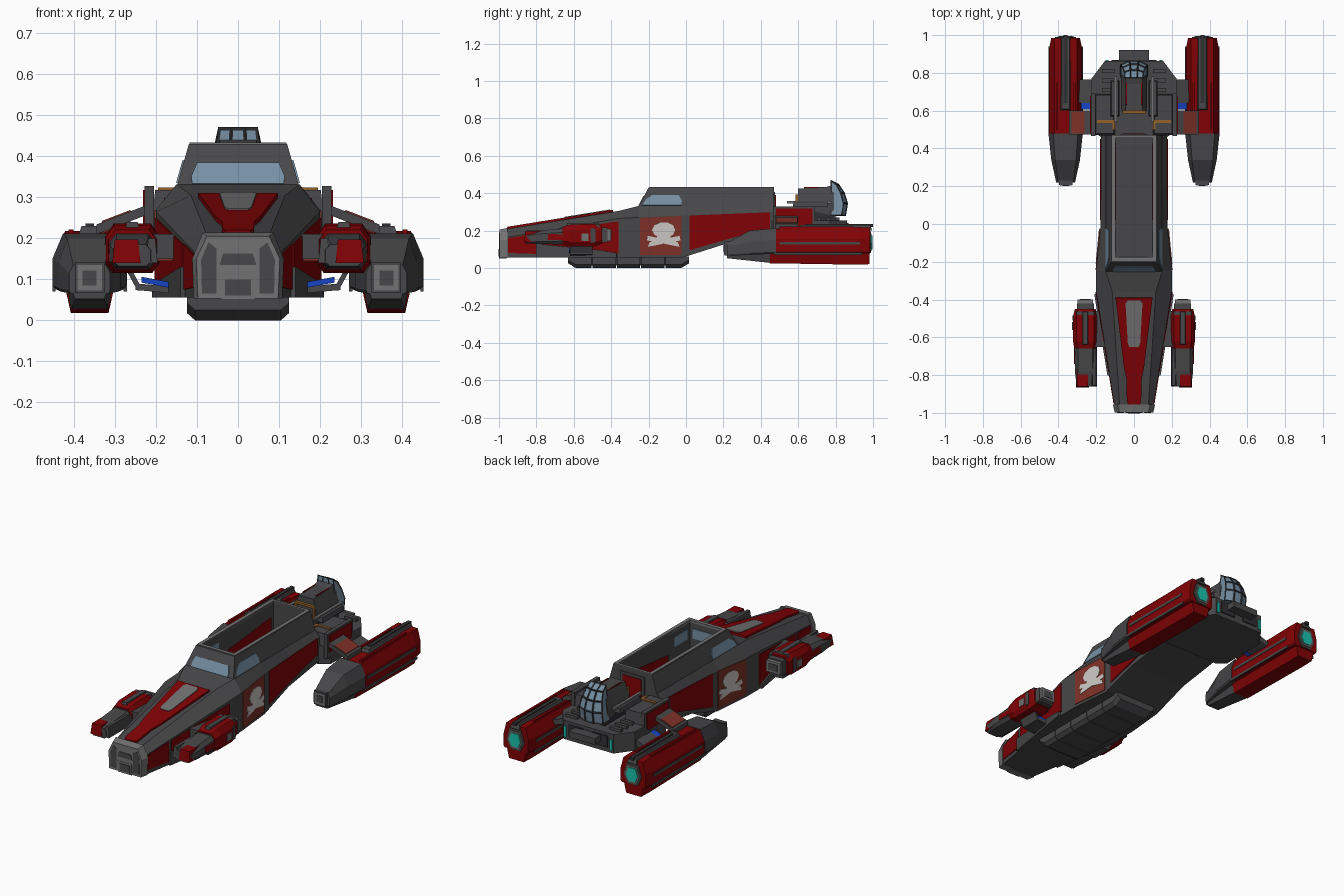
import bpy, bmesh, math
from mathutils import Vector


def mat(name, r, g, b):
    m = bpy.data.materials.new(name)
    m.diffuse_color = (r, g, b, 1)
    return m


DARK = mat("dark grey", 0.064, 0.064, 0.068)
BLACK = mat("charcoal", 0.03, 0.03, 0.034)
LIGHT = mat("light grey", 0.17, 0.17, 0.17)
RED = mat("deep red", 0.22, 0.0008, 0.0015)
RUST = mat("faded red", 0.21, 0.031, 0.02)
GLASS = mat("window blue", 0.18, 0.28, 0.37)
TEAL = mat("teal glow", 0.01, 0.55, 0.42)
BLUE = mat("strong blue", 0.008, 0.06, 0.55)
ORANGE = mat("orange brown", 0.3, 0.12, 0.02)
WHITE = mat("marking white", 0.6, 0.58, 0.56)


def loft(name, rings, m, mirror=False):
    """Closed solid through rings of equal point count."""
    bm = bmesh.new()
    vs = [[bm.verts.new(p) for p in r] for r in rings]
    n = len(vs[0])
    for a, b in zip(vs, vs[1:]):
        for i in range(n):
            j = (i + 1) % n
            bm.faces.new((a[i], a[j], b[j], b[i]))
    bm.faces.new(vs[0])
    bm.faces.new(vs[-1])
    bmesh.ops.recalc_face_normals(bm, faces=bm.faces)
    me = bpy.data.meshes.new(name)
    bm.to_mesh(me)
    bm.free()
    me.materials.append(m)
    ob = bpy.data.objects.new(name, me)
    bpy.context.scene.collection.objects.link(ob)
    if mirror:
        mod = ob.modifiers.new("mirror", 'MIRROR')
        mod.use_mirror_merge = False
    return ob


def box(name, x0, x1, y0, y1, z0, z1, m, mirror=False, inset=0.0):
    """Box whose top may be inset to give sloping sides."""
    def ring(z, k):
        return [(x0 + k, y0 + k, z), (x1 - k, y0 + k, z), (x1 - k, y1 - k, z), (x0 + k, y1 - k, z)]
    return loft(name, [ring(z0, 0), ring(z1, inset)], m, mirror)


def plate(name, pts, m, t=0.004, mirror=False):
    """Thin plate of half thickness t centred on a flat outline."""
    p = [Vector(q) for q in pts]
    n = (p[1] - p[0]).cross(p[2] - p[0]).normalized() * t
    return loft(name, [[q - n for q in p], [q + n for q in p]], m, mirror)


def sec(y, half, cx=0.0):
    """Cross-section at y, symmetric about cx, from (half width, z) pairs."""
    return [(cx + x, y, z) for x, z in half] + [(cx - x, y, z) for x, z in reversed(half)]


# ---- hull: y, side half width, bottom, shoulder z, top half width, top z
ST = [(-0.98, 0.10, 0.055, 0.16, 0.075, 0.205), (-0.36, 0.20, 0.055, 0.265, 0.115, 0.305),
      (-0.25, 0.20, 0.055, 0.27, 0.15, 0.332), (-0.02, 0.178, 0.055, 0.28, 0.15, 0.332),
      (0.20, 0.175, 0.125, 0.29, 0.15, 0.332), (0.47, 0.175, 0.165, 0.30, 0.15, 0.332)]


def side(y, z):
    """Point on the hull's right side."""
    for a, b in zip(ST, ST[1:]):
        if y <= b[0]:
            return (a[1] + (b[1] - a[1]) * (y - a[0]) / (b[0] - a[0]), y, z)
    return (ST[-1][1], y, z)


cutter = box("well_cutter", -0.098, 0.098, -0.175, 0.455, 0.22, 0.5, DARK)
cutter.hide_render = True
cutter.display_type = 'WIRE'
hull = loft("hull", [sec(s[0], [(s[1], s[2]), (s[1], s[3]), (s[4], s[5])]) for s in ST], DARK)
cabin = loft("cabin", [[(-w, y0, z), (w, y0, z), (w, 0.47, z), (-w, 0.47, z)]
                       for w, y0, z in ((0.15, -0.255, 0.325), (0.12, -0.2, 0.43))], DARK)
rim = box("well_rim", -0.118, 0.118, -0.195, 0.47, 0.42, 0.434, LIGHT)
for ob in (hull, cabin, rim):
    mod = ob.modifiers.new("well", 'BOOLEAN')
    mod.operation = 'DIFFERENCE'
    mod.solver = 'EXACT'
    mod.object = cutter


# windows, outside and inside
def cab(y, z):
    return (0.15 - 0.286 * (z - 0.325), y, z)


def scr(x, z):
    return (x, -0.255 + 0.524 * (z - 0.325), z)


plate("windscreen", [scr(-0.112, 0.332), scr(0.112, 0.332), scr(0.114, 0.35), scr(0.1, 0.383),
                     scr(-0.1, 0.383), scr(-0.114, 0.35)], GLASS)
plate("side_window", [cab(-0.235, 0.335), cab(-0.025, 0.335), cab(-0.022, 0.36), cab(-0.04, 0.39),
                      cab(-0.18, 0.39), cab(-0.215, 0.365)], GLASS, mirror=True)
box("inner_windscreen", -0.08, 0.08, -0.178, -0.172, 0.335, 0.39, GLASS)
box("inner_side_window", 0.095, 0.102, -0.15, -0.03, 0.335, 0.39, GLASS, True)
plate("inner_wall_panel", [(0.098, 0.02, 0.225), (0.098, 0.43, 0.225), (0.098, 0.43, 0.35), (0.098, 0.02, 0.31)],
      RED, mirror=True)
box("rear_door_frame", -0.075, 0.075, 0.465, 0.476, 0.25, 0.405, DARK)
box("rear_door", -0.058, 0.058, 0.47, 0.48, 0.25, 0.39, RED)

# painted side panels
plate("nose_tip_panel", [side(-0.95, 0.08), side(-0.8, 0.075), side(-0.8, 0.185), side(-0.95, 0.16)], RED, mirror=True)
plate("nose_side_panel", [side(-0.78, 0.085), side(-0.36, 0.08), side(-0.36, 0.25), side(-0.78, 0.185)], RED, mirror=True)
plate("nose_skirt", [side(-0.8, 0.055), side(-0.37, 0.055), side(-0.37, 0.08), side(-0.45, 0.095),
                     side(-0.8, 0.13)], DARK, 0.012, True)
plate("faded_panel", [side(-0.245, 0.07), side(-0.025, 0.07), side(-0.025, 0.278), side(-0.245, 0.268)], RUST, mirror=True)
plate("rear_side_panel", [(0.177, 0.02, 0.095), (0.177, 0.33, 0.185), (0.177, 0.45, 0.21), (0.177, 0.45, 0.298),
                          (0.177, 0.02, 0.28)], RED, mirror=True)


# pale hull marking: rounded blob over crossed bars
def mark(name, pts):
    plate(name, [side(-0.12 + y, z) for y, z in pts], WHITE, 0.007, True)


mark("marking_disc", [(0.062 * math.cos(i * math.pi / 5), 0.203 + 0.043 * math.sin(i * math.pi / 5)) for i in range(10)])
mark("marking_jaw", [(-0.036, 0.152), (0.036, 0.152), (0.036, 0.18), (-0.036, 0.18)])
for s in (1, -1):
    mark("marking_bar", [(-0.085 * s, 0.113), (-0.075 * s, 0.138), (0.085 * s, 0.172), (0.09 * s, 0.147)])

# ---- nose cap and top stripe
loft("nose_cap", [sec(y, [(w, 0.053), (w + 0.004, 0.15), (w - 0.022, z)]) for y, w, z in
                  ((-0.998, 0.098, 0.205), (-0.955, 0.108, 0.214))], LIGHT)
for s in (1, -1):
    plate("nose_face_panel", [(s * x, -0.997, z) for x, z in ((0.052, 0.065), (0.088, 0.065), (0.09, 0.148),
                                                              (0.072, 0.19), (0.052, 0.175))], DARK, 0.003)
box("nose_socket_frame", -0.042, 0.042, -1.0, -0.96, 0.05, 0.11, LIGHT)
box("nose_socket", -0.032, 0.032, -1.003, -0.97, 0.06, 0.1, DARK)
plate("nose_slot", [(-0.045, -0.998, 0.135), (0.045, -0.998, 0.135), (0.036, -0.998, 0.163),
                    (-0.036, -0.998, 0.163)], DARK, 0.003)


def top(x, y, d=0.004):
    return (x, y, 0.205 + (y + 0.98) * 0.1613 + d)


def stripe(name, half, m, d, t):
    plate(name, [top(x, y, d) for x, y in half] + [top(-x, y, d) for x, y in reversed(half)], m, t)


stripe("nose_stripe", [(0.03, -0.955), (0.038, -0.94), (0.04, -0.82), (0.053, -0.76), (0.098, -0.39)], RED, 0.003, 0.008)
stripe("nose_hatch", [(0.025, -0.65), (0.033, -0.63), (0.045, -0.42), (0.035, -0.405)], LIGHT, 0.011, 0.004)

# ---- belly tray in segments
for i in range(5):
    y0, y1 = -0.63 + i * 0.13, -0.505 + i * 0.13
    a, b = (0.025 if i == 0 else 0), (0.06 if i == 4 else 0)
    loft("belly_segment", [sec(y, [(0.105, z), (0.125, z + 0.018), (0.125, 0.06)]) for y, z in
                           ((y0, a), (y0 + 0.04, 0.0), (y1 - 0.04, 0.0), (y1, b * 0.4))], DARK)
box("belly_core", -0.11, 0.11, -0.6, -0.02, 0.012, 0.06, BLACK)

# ---- rear deck
deck = [(0.175, 0.46), (0.225, 0.5), (0.225, 0.77), (0.155, 0.862)]
deck += [(-x, y) for x, y in reversed(deck)]
loft("rear_deck", [[(x, y, z) for x, y in deck] for z in (0.15, 0.255)], DARK)
box("rear_step", -0.08, 0.08, 0.85, 0.92, 0.20, 0.235, DARK)
box("rear_console", 0.1, 0.21, 0.47, 0.69, 0.25, 0.318, DARK, True, 0.008)
box("deck_side_plate", 0.205, 0.228, 0.465, 0.69, 0.19, 0.328, DARK, True)
plate("deck_side_paint", [(0.228, 0.48, 0.225), (0.228, 0.66, 0.225), (0.228, 0.675, 0.24), (0.228, 0.675, 0.318),
                          (0.228, 0.48, 0.318)], RED, mirror=True)
box("rear_vent", 0.03, 0.12, 0.855, 0.868, 0.175, 0.24, BLACK, True)
box("rear_light", 0.135, 0.15, 0.86, 0.869, 0.165, 0.225, TEAL, True)
box("orange_pipe", 0.1, 0.195, 0.535, 0.55, 0.312, 0.324, ORANGE, True)
box("orange_pipe_end", 0.1, 0.115, 0.5, 0.55, 0.312, 0.324, ORANGE, True)
box("brace_post", 0.05, 0.06, 0.585, 0.6, 0.32, 0.385, ORANGE, True)
box("brace_bar", -0.06, 0.06, 0.585, 0.6, 0.38, 0.392, ORANGE)
for y in (0.7, 0.75, 0.8):
    box("deck_rib", 0.1, 0.17, y, y + 0.02, 0.25, 0.27, DARK, True)

# ---- turret with framed glass dome and twin guns
box("turret_pedestal", -0.06, 0.06, 0.62, 0.8, 0.25, 0.35, BLACK)
loft("turret_body", [sec(y, [(0.068, z), (0.068, 0.35), (0.045, t)]) for y, z, t in
                     ((0.6, 0.33, 0.425), (0.74, 0.29, 0.43), (0.79, 0.28, 0.445))], DARK)
box("turret_red_trim", 0.036, 0.045, 0.63, 0.77, 0.42, 0.432, RED, True, 0.002)
box("gun_body", 0.078, 0.125, 0.57, 0.76, 0.325, 0.35, DARK, True, 0.005)
box("gun_barrel", 0.09, 0.105, 0.54, 0.78, 0.345, 0.358, LIGHT, True)
arc = [(0.775, 0.468), (0.815, 0.445), (0.845, 0.4), (0.862, 0.345), (0.852, 0.282), (0.775, 0.282)]
rings = [[(x * (1 - max(0, z - 0.345) * 2.8), 0.775 + (y - 0.775) * k, z) for y, z in arc]
         for x, k in ((-0.07, 0.75), (-0.025, 1), (0.025, 1), (0.07, 0.75))]
loft("dome_glass", rings, GLASS)
wf = loft("dome_frame", rings, BLACK).modifiers.new("wire", 'WIREFRAME')
wf.thickness = 0.009

# ---- engines
C = 0.362


def eng(y, w, zb, zm, zt, tw):
    return sec(y, [(w * 0.92, zb), (w, zb + 0.008), (w, zm), (tw, zt)], C)


loft("engine_front", [eng(0.22, 0.05, 0.065, 0.115, 0.135, 0.04), eng(0.34, 0.076, 0.07, 0.14, 0.2, 0.055),
                      eng(0.48, 0.091, 0.076, 0.15, 0.212, 0.065)], DARK, True)
loft("engine_front_keel", [sec(y, [(w * 0.8, z), (w, 0.08)], C) for y, w, z in
                           ((0.22, 0.045, 0.052), (0.46, 0.056, 0.026))], DARK, True)
loft("engine_body", [eng(y, w, 0.076, 0.155, z, 0.06) for y, w, z in
                     ((0.47, 0.087, 0.208), (0.93, 0.087, 0.218), (0.985, 0.076, 0.216))], RED, True)
loft("engine_keel", [sec(y, [(0.046, z), (0.06, 0.08)], C) for y, z in ((0.45, 0.025), (0.9, 0.018), (0.98, 0.02))], RED, True)
for s in (1, -1):
    box("engine_rail", C + s * 0.087 - 0.004, C + s * 0.087 + 0.004, 0.47, 0.94, 0.07, 0.083, DARK, True)
    box("engine_trim", C + s * 0.087 - 0.003, C + s * 0.087 + 0.003, 0.5, 0.93, 0.125, 0.14, DARK, True)
    box("engine_top_rail", C + s * 0.046 - 0.006, C + s * 0.046 + 0.006, 0.5, 0.9, 0.2, 0.222, RED, True)
box("engine_spine", C - 0.03, C + 0.03, 0.6, 0.995, 0.2, 0.23, DARK, True, 0.01)
box("spine_ridge", C - 0.01, C + 0.01, 0.64, 1.0, 0.22, 0.236, BLACK, True)
box("intake_frame", C - 0.036, C + 0.036, 0.206, 0.23, 0.066, 0.142, DARK, True)
box("intake_ring", C - 0.03, C + 0.03, 0.203, 0.23, 0.073, 0.135, LIGHT, True)
box("intake_core", C - 0.017, C + 0.017, 0.2, 0.23, 0.085, 0.122, DARK, True)
hexa = [(0.03, 0.08), (0.055, 0.13), (0.035, 0.195)]
for name, y0, y1, k, m in (("nozzle_frame", 0.96, 0.989, 1.0, DARK), ("nozzle_ring", 0.97, 0.992, 0.8, LIGHT),
                           ("nozzle_glow", 0.975, 0.996, 0.64, TEAL)):
    loft(name, [sec(y, [(x * k, 0.135 + (z - 0.135) * k) for x, z in hexa], C) for y in (y0, y1)], m, True)


# pylons
def strut(name, y0, y1, a, b, t, m):
    """Flat arm between two (x, z) ends, mirrored."""
    loft(name, [[(x, y, z + k) for (x, z, k) in ((*a, -t), (*b, -t), (*b, t), (*a, t))] for y in (y0, y1)], m, True)


strut("pylon_upper", 0.475, 0.6, (0.2, 0.278), (0.345, 0.222), 0.012, DARK)
strut("pylon_paint", 0.48, 0.595, (0.262, 0.254), (0.332, 0.227), 0.0155, RUST)
strut("pylon_rear", 0.64, 0.765, (0.2, 0.2), (0.3, 0.165), 0.016, DARK)
strut("pylon_rear_blue", 0.605, 0.645, (0.225, 0.195), (0.28, 0.176), 0.012, BLUE)

# ---- front pods
P = 0.258


def pod(y, w, zb, zt):
    h = zt - zb
    return sec(y, [(w * 0.75, zb), (w, zb + h * 0.2), (w, zt - h * 0.25), (w * 0.7, zt)], P)


loft("pod_nose", [pod(-0.86, 0.045, 0.132, 0.185), pod(-0.78, 0.055, 0.128, 0.2), pod(-0.62, 0.056, 0.125, 0.215)], DARK, True)
box("pod_nose_paint", 0.238, 0.307, -0.865, -0.76, 0.14, 0.197, RED, True, 0.006)
box("pod_side_paint", 0.3, 0.317, -0.74, -0.66, 0.15, 0.185, RED, True, 0.004)
box("pod_inner_rail", 0.196, 0.225, -0.86, -0.6, 0.14, 0.2, DARK, True, 0.006)
loft("pod_body", [pod(-0.66, 0.058, 0.125, 0.22), pod(-0.62, 0.065, 0.115, 0.232), pod(-0.49, 0.065, 0.115, 0.236),
                  pod(-0.45, 0.055, 0.13, 0.225)], RED, True)
plate("pod_face", [(P + x, -0.663, z) for x, z in ((-0.046, 0.14), (0.046, 0.14), (0.05, 0.19), (0.036, 0.212),
                                                   (-0.036, 0.212), (-0.05, 0.19))], DARK, 0.003, True)
box("pod_band", P - 0.067, P + 0.067, -0.51, -0.485, 0.135, 0.21, DARK, True)
box("pod_top_strip", P - 0.018, P + 0.018, -0.64, -0.46, 0.22, 0.24, DARK, True, 0.005)
box("pod_top_band", P - 0.05, P + 0.05, -0.52, -0.46, 0.215, 0.234, DARK, True, 0.004)
box("pod_side_port", P + 0.06, P + 0.069, -0.56, -0.52, 0.145, 0.185, LIGHT, True)
box("pod_tail", P - 0.045, P + 0.045, -0.47, -0.42, 0.135, 0.215, DARK, True)
box("pod_tail_cap", P - 0.042, P + 0.042, -0.435, -0.4, 0.145, 0.208, LIGHT, True)
box("pod_tail_port", P - 0.028, P + 0.028, -0.41, -0.397, 0.158, 0.195, DARK, True)
strut("pod_mount", -0.65, -0.46, (0.14, 0.18), (0.21, 0.18), 0.03, DARK)
strut("pod_mount_paint", -0.64, -0.48, (0.15, 0.149), (0.235, 0.149), 0.004, RUST)
strut("pod_lower_arm", -0.62, -0.5, (0.14, 0.072), (0.25, 0.082), 0.008, DARK)
strut("pod_lower_blue", -0.625, -0.505, (0.155, 0.084), (0.235, 0.099), 0.007, BLUE)
plate("pod_link", [(0.24, -0.62, 0.075), (0.24, -0.5, 0.075), (0.27, -0.5, 0.13), (0.27, -0.62, 0.13)], DARK, 0.006, True)
